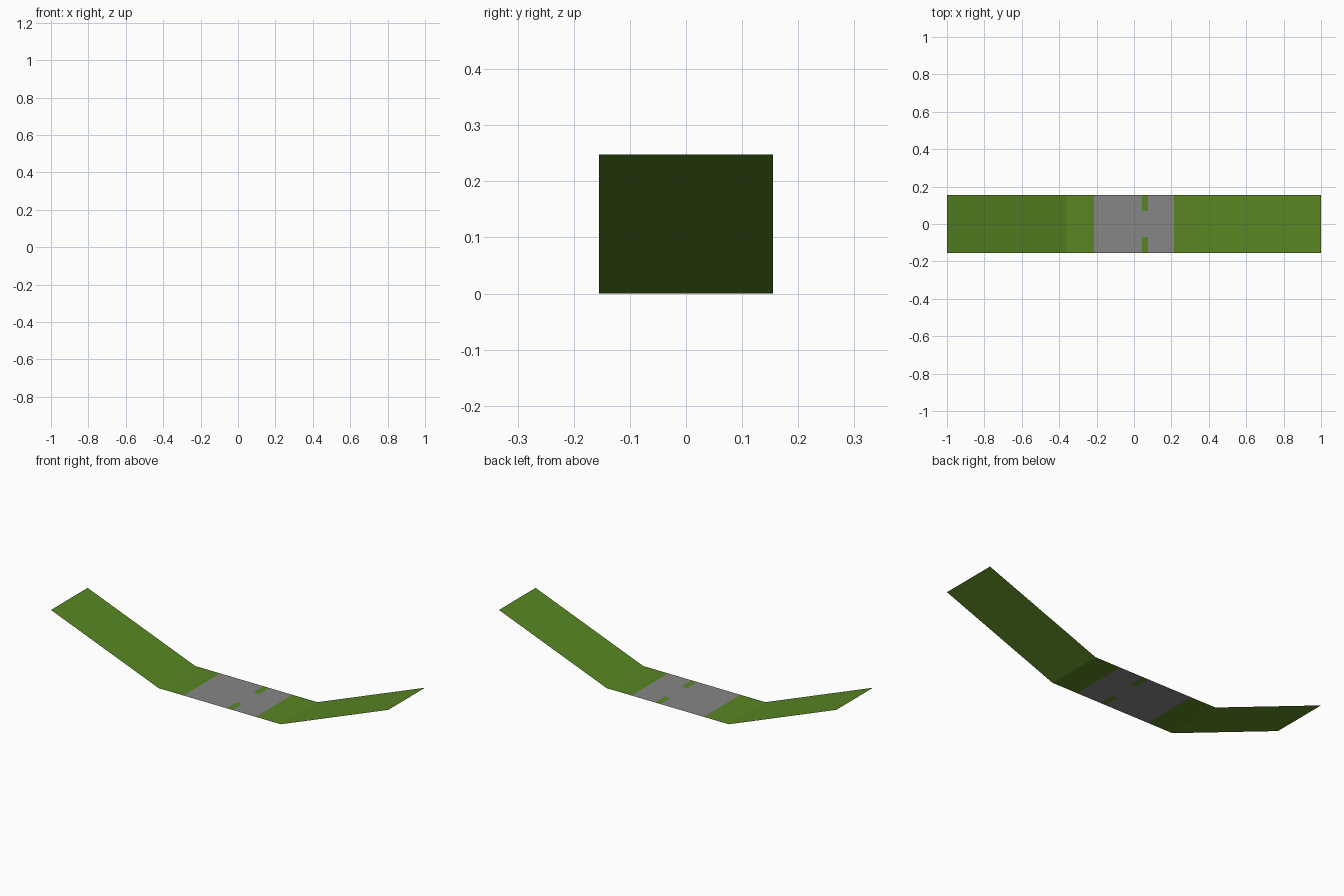
import bpy, bmesh

if "Cube" in bpy.data.objects:
    bpy.data.objects.remove(bpy.data.objects["Cube"])

def material(name, rgb):
    m = bpy.data.materials.new(name)
    m.diffuse_color = (*rgb, 1.0)
    m.use_nodes = True
    m.node_tree.nodes["Principled BSDF"].inputs["Base Color"].default_value = m.diffuse_color
    return m

green = material("leaf green", (0.10, 0.24, 0.017))
grey = material("mid grey", (0.24, 0.24, 0.24))

HALF_WIDTH = 0.155
FOLD = 0.362
HEIGHT = 0.248

def sheet(name, xs, ys, is_grey):
    """Thin folded sheet, gridded in x and y, coloured by face centre."""
    bm = bmesh.new()
    rise = lambda x: max(0.0, abs(x) - FOLD) / (1 - FOLD) * HEIGHT
    rows = [[bm.verts.new((x, y, rise(x))) for y in ys] for x in xs]
    for a, b in zip(rows, rows[1:]):
        for j in range(len(ys) - 1):
            f = bm.faces.new((a[j], b[j], b[j + 1], a[j + 1]))
            c = f.calc_center_median()
            f.material_index = 1 if is_grey(c.x, c.y) else 0
    me = bpy.data.meshes.new(name)
    bm.to_mesh(me)
    bm.free()
    me.materials.append(green)
    me.materials.append(grey)
    ob = bpy.data.objects.new(name, me)
    bpy.context.collection.objects.link(ob)

# Flat middle: grey panel with two short green edge marks
def panel(x, y):
    mark = 0.043 < x < 0.075 and abs(y) > 0.07
    return abs(x) < 0.214 and not mark

sheet("centre_panel", [-FOLD, -0.214, 0.043, 0.075, 0.214, FOLD],
      [-HALF_WIDTH, -0.07, 0.07, HALF_WIDTH], panel)

# Two upswept end panels
for side, xs in (("left", [-1, -FOLD]), ("right", [FOLD, 1])):
    sheet(side + "_wing_panel", xs, [-HALF_WIDTH, HALF_WIDTH], lambda x, y: False)
